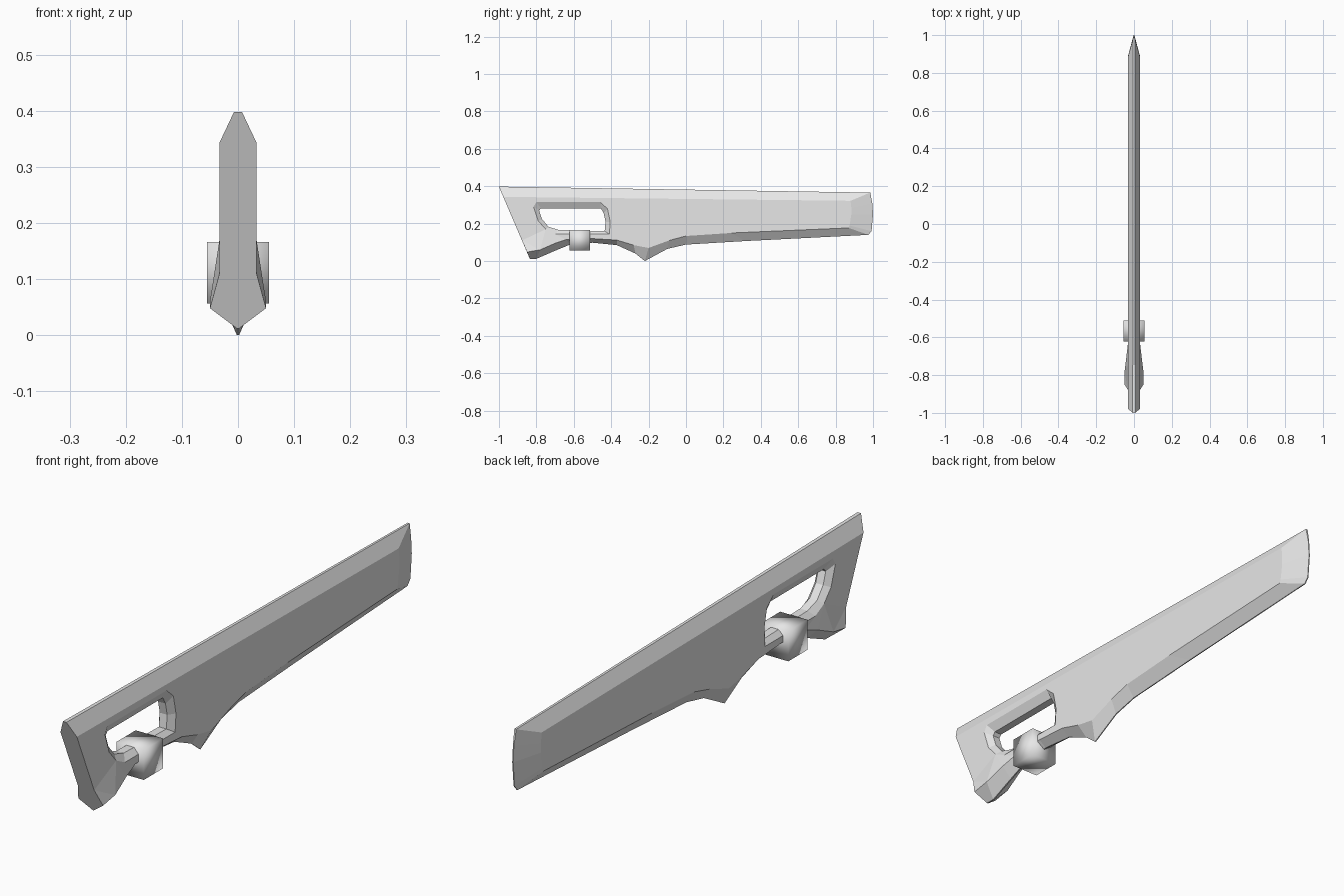
import bpy
import bmesh

if "Cube" in bpy.data.objects:
    bpy.data.objects.remove(bpy.data.objects["Cube"])

# One plain grey for everything
grey = bpy.data.materials.new("light grey")
grey.use_nodes = True
grey.diffuse_color = (0.8, 0.8, 0.8, 1)
grey.node_tree.nodes["Principled BSDF"].inputs["Base Color"].default_value = (0.8, 0.8, 0.8, 1)

HALF = 0.033   # half thickness of the flat sides
FLARE = 0.05   # half thickness at the pommel foot

# Paired profile points (y, z): rim of the blade, and shoulder of its bevel
profile = [
    ((-1, .398), (-.977, .343)),
    ((.985, .366), (.88, .322)),
    ((.996, .31), (.884, .285)),
    ((1, .25), (.884, .25)),
    ((.992, .16), (.875, .19)),
    ((.975, .14), (.87, .177)),
    ((.32, .107), (.24, .15)),
    ((0, .088), (0, .134)),
    ((-.1, .065), (-.09, .11)),
    ((-.22, 0), (-.2, .07)),
    ((-.27, .04), (-.28, .085)),
    ((-.37, .085), (-.37, .112)),
    ((-.5, .098), (-.5, .12)),
    ((-.62, .088), (-.64, .115)),
    ((-.7, .055), (-.7, .095)),
    ((-.8, .012), (-.78, .06)),
    ((-.835, .012), (-.85, .048)),
]

# Paired points of the grip hole: bevel edge on the side, and inner wall
hole = [
    ((-.8, .315), (-.775, .282)),
    ((-.46, .315), (-.455, .282)),
    ((-.42, .28), (-.44, .255)),
    ((-.405, .21), (-.43, .21)),
    ((-.41, .144), (-.435, .16)),
    ((-.7, .144), (-.68, .166)),
    ((-.75, .17), (-.735, .183)),
    ((-.79, .215), (-.77, .225)),
    ((-.815, .29), (-.785, .27)),
]


def ring(bm, points, x):
    return [bm.verts.new((x, y, z)) for y, z in points]


def bridge(bm, a, b, closed):
    for i in range(len(a) if closed else len(a) - 1):
        j = (i + 1) % len(a)
        bm.faces.new((a[i], a[j], b[j], b[i]))


def add_object(name, bm):
    mesh = bpy.data.meshes.new(name)
    bm.to_mesh(mesh)
    bm.free()
    mesh.materials.append(grey)
    obj = bpy.data.objects.new(name, mesh)
    bpy.context.collection.objects.link(obj)
    return obj


# Left half of the blade: centre line, narrow rim, bevel shoulder
bm = bmesh.new()
rim_points = [p[0] for p in profile]
centre = ring(bm, rim_points, 0)
rim = ring(bm, rim_points, .002)
rim[0].co.x = .007
rim[1].co.x = .004
shoulder = ring(bm, [p[1] for p in profile], HALF)
bridge(bm, centre, rim, False)
bridge(bm, rim, shoulder, False)

# Flat slanted front end
waist = bm.verts.new((HALF, -.877, .11))
bm.faces.new((centre[0], rim[0], shoulder[0], waist, shoulder[-1], rim[-1], centre[-1]))

# Bevelled grip hole
hole_edge = ring(bm, [p[0] for p in hole], HALF)
hole_wall = ring(bm, [p[1] for p in hole], .015)
hole_centre = ring(bm, [p[1] for p in hole], 0)
bridge(bm, hole_edge, hole_wall, True)
bridge(bm, hole_wall, hole_centre, True)

# Flat side between the shoulder and the hole
edges = []
for loop in (shoulder + [waist], hole_edge):
    for i, v in enumerate(loop):
        pair = (v, loop[(i + 1) % len(loop)])
        edges.append(bm.edges.get(pair) or bm.edges.new(pair))
bmesh.ops.triangle_fill(bm, edges=edges, use_beauty=True, normal=(1, 0, 0))

# Flare the pommel foot, then mirror
shoulder[-1].co.x = shoulder[-2].co.x = FLARE
shoulder[-3].co.x = .04
bmesh.ops.mirror(bm, geom=bm.verts[:] + bm.edges[:] + bm.faces[:], axis='X', merge_dist=.0005)
bmesh.ops.recalc_face_normals(bm, faces=bm.faces[:])
add_object("blade_and_handle", bm)

# Smooth-shaded block around the grip rail
bm = bmesh.new()
bmesh.ops.create_cube(bm, size=.11)
bmesh.ops.translate(bm, verts=bm.verts[:], vec=(0, -.567, .111))
for f in bm.faces:
    f.smooth = True
add_object("grip_block", bm)
